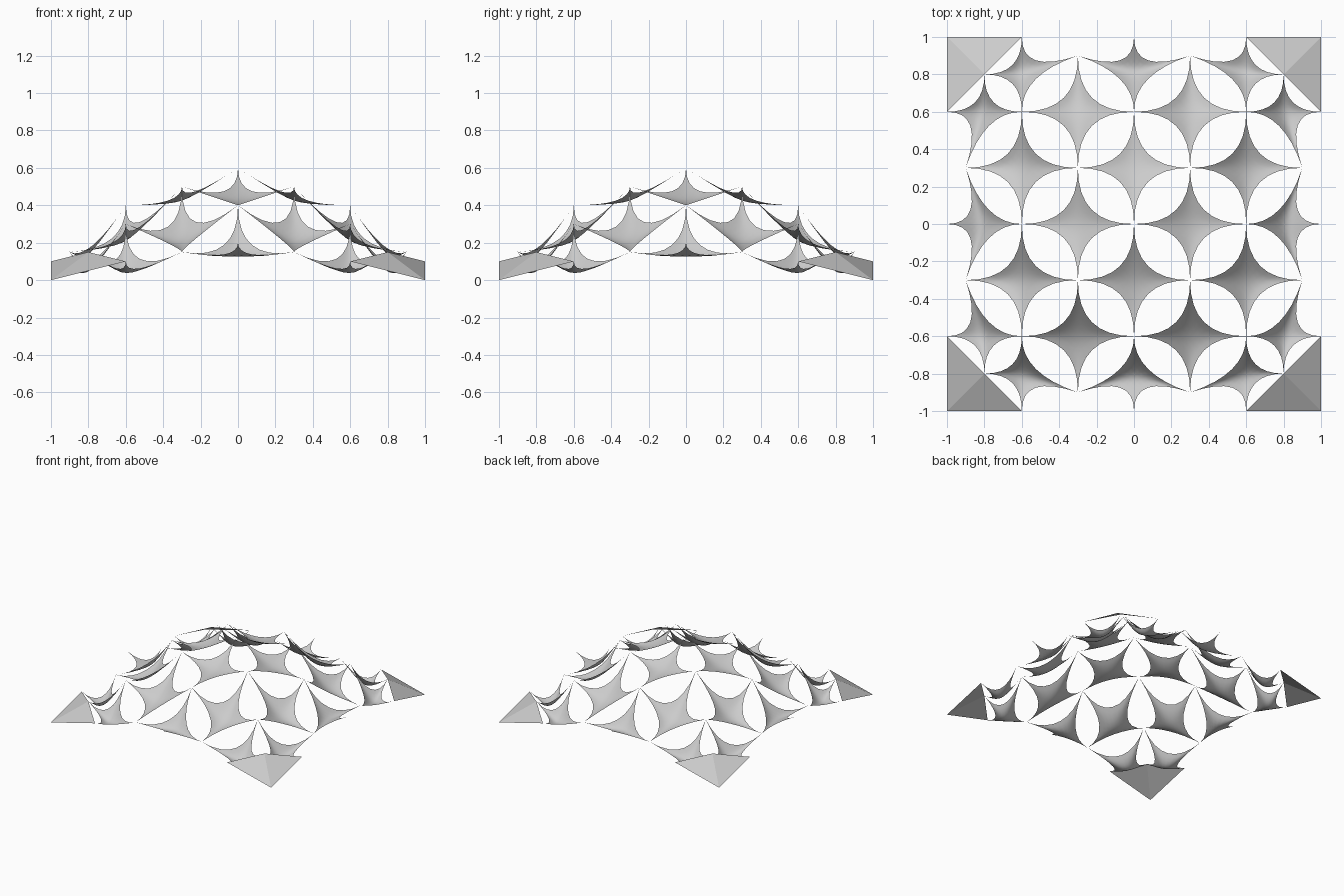
import bpy
import math
from mathutils import Matrix, Vector

cube = bpy.data.objects.get("Cube")
if cube:
    bpy.data.objects.remove(cube, do_unlink=True)

SEGMENTS = 8

grey = bpy.data.materials.new("light_grey")
grey.use_nodes = True
grey.diffuse_color = (0.6, 0.6, 0.6, 1)
grey.node_tree.nodes["Principled BSDF"].inputs["Base Color"].default_value = (0.6, 0.6, 0.6, 1)


def add_mesh(name, verts, faces, smooth):
    mesh = bpy.data.meshes.new(name)
    mesh.from_pydata(verts, [], faces)
    mesh.polygons.foreach_set("use_smooth", [smooth] * len(faces))
    mesh.materials.append(grey)
    mesh.update()
    obj = bpy.data.objects.new(name, mesh)
    bpy.context.collection.objects.link(obj)


def bezier(a, b, c, t):
    return a * (1 - t) ** 2 + b * 2 * t * (1 - t) + c * t * t


def star_membrane(name, tips, centre):
    """Stretched four-pointed sheet: quadratic patch pulled in to its centre."""
    a, b, c, d = tips
    n = SEGMENTS
    verts = []
    for i in range(n + 1):
        u = i / n
        start, middle, end = bezier(a, centre, b, u), centre, bezier(d, centre, c, u)
        verts += [bezier(start, middle, end, j / n) for j in range(n + 1)]
    faces = []
    for i in range(n):
        for j in range(n):
            k = i * (n + 1) + j
            faces.append((k, k + n + 1, k + n + 2, k + 1))
    add_mesh(name, verts, faces, True)


def around(name, tips, centre, mirrored):
    """Repeat a star on the four sides, with mirrored twins where needed."""
    for flip in ((1, -1) if mirrored else (1,)):
        for turn in range(4):
            m = Matrix.Rotation(turn * math.pi / 2, 3, 'Z') @ Matrix.Diagonal((flip, 1, 1))
            points = [m @ Vector(p) for p in tips]
            if flip < 0:
                points.reverse()
            star_membrane(name, points, m @ Vector(centre))


# Shared connection points of the canopy
crown = (0, 0, 0.6)
ring_r, ring_l = (0.3, -0.3, 0.5), (-0.3, -0.3, 0.5)
middle = (0, -0.6, 0.4)
shoulder = (0.6, -0.6, 0.3)
rim_r, rim_l = (0.3, -0.9, 0.15), (-0.3, -0.9, 0.15)
foot_top = (0.8, -0.8, 0.15)
foot_side = (0.6, -1, 0.1)

# Star membranes from the crown out to the rim (tips run anticlockwise)
around("crown_star", (crown, ring_l, middle, ring_r), (0, -0.3, 0.4), False)
around("slope_star", (ring_r, middle, rim_r, shoulder), (0.3, -0.6, 0.17), True)
around("rim_star", (middle, rim_l, (0, -1, 0.2), rim_r), (0, -0.8, 0.1), False)
around("corner_star", (shoulder, rim_r, foot_side, foot_top), (0.6, -0.8, 0), True)

# Folded corner feet
for turn in range(4):
    m = Matrix.Rotation(turn * math.pi / 2, 3, 'Z')
    points = [m @ Vector(p) for p in (foot_top, foot_side, (1, -1, 0), (1, -0.6, 0.1))]
    add_mesh("corner_foot", points, [(0, 1, 2), (0, 2, 3)], False)
